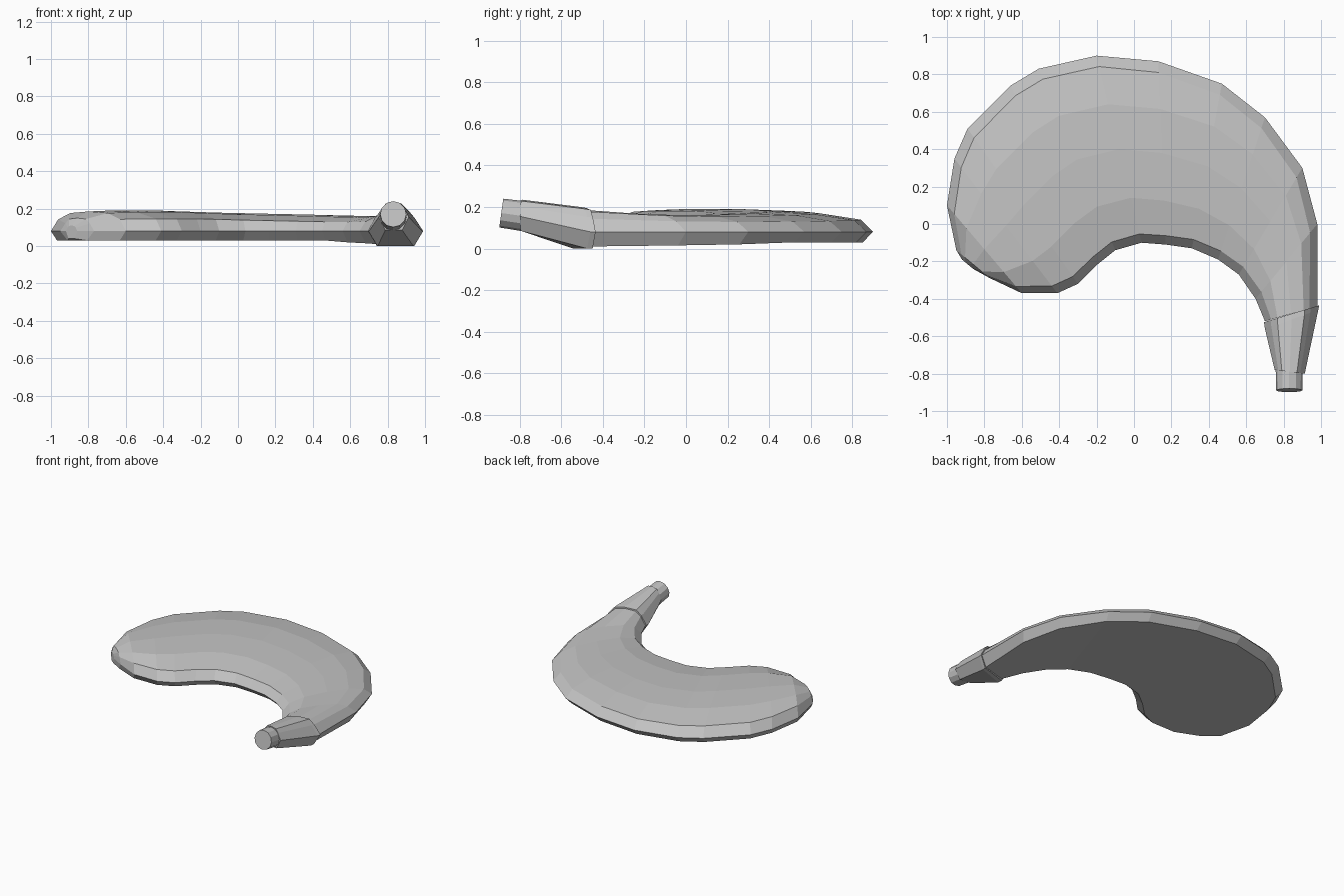
import bpy
import bmesh
from math import radians
from mathutils import Matrix, Vector

default_cube = bpy.data.objects.get("Cube")
if default_cube:
    bpy.data.objects.remove(default_cube, do_unlink=True)

grey = bpy.data.materials.new("plain grey")
grey.use_nodes = True
colour = (0.55, 0.55, 0.55, 1)
grey.diffuse_color = colour
grey.node_tree.nodes["Principled BSDF"].inputs["Base Color"].default_value = colour


def add_object(name, bm):
    bmesh.ops.recalc_face_normals(bm, faces=bm.faces)
    mesh = bpy.data.meshes.new(name)
    bm.to_mesh(mesh)
    bm.free()
    mesh.materials.append(grey)
    part = bpy.data.objects.new(name, mesh)
    bpy.context.collection.objects.link(part)
    return part


def cross_section(outer, inner, bottom, edge, top):
    """Flat-bottomed section with a domed top, between two rim points."""
    outer, inner = Vector(outer), Vector(inner)
    width = (inner - outer).length
    shoulder = min(0.06, 0.15 * width) / width
    heel = min(0.05, 0.22 * width) / width
    rise = top - edge
    outline = [
        (0, edge),
        (shoulder, edge + rise * 0.6),
        (0.26, edge + rise * 0.92),
        (0.5, top),
        (0.76, edge + rise * 0.92),
        (1 - shoulder * 0.8, edge + rise * 0.6),
        (1, edge),
        (1 - heel, bottom),
        (heel, bottom),
    ]
    return [(*outer.lerp(inner, across), height) for across, height in outline]


def loft(name, stations):
    bm = bmesh.new()
    rings = [[bm.verts.new(co) for co in cross_section(*s)] for s in stations]
    for first, second in zip(rings, rings[1:]):
        for i in range(len(first)):
            j = (i + 1) % len(first)
            bm.faces.new((first[i], first[j], second[j], second[i]))
    bm.faces.new(rings[0])
    bm.faces.new(rings[-1])
    return add_object(name, bm)


# Curved bag: outer rim, inner rim, bottom, rim height and crown
floor, rim = 0.03, 0.08
loft("curved_bag", [
    ((0.98, -0.44), (0.70, -0.52), 0.01, rim, 0.185),
    ((0.98, 0), (0.65, -0.4), 0.015, rim, 0.165),
    ((0.9, 0.3), (0.56, -0.27), 0.02, rim, 0.16),
    ((0.7, 0.57), (0.45, -0.19), floor, rim, 0.163),
    ((0.47, 0.75), (0.31, -0.13), floor, rim, 0.168),
    ((0.13, 0.87), (0.17, -0.11), floor, rim, 0.173),
    ((-0.2, 0.9), (0.04, -0.1), floor, rim, 0.178),
    ((-0.51, 0.83), (-0.1, -0.14), floor, rim, 0.185),
    ((-0.66, 0.74), (-0.2, -0.22), floor, rim, 0.19),
    ((-0.89, 0.51), (-0.3, -0.32), floor, rim, 0.19),
    ((-0.96, 0.35), (-0.41, -0.37), floor, rim, 0.19),
    ((-1, 0.1), (-0.6, -0.37), floor, rim, 0.185),
    ((-0.95, -0.14), (-0.77, -0.29), floor, rim, 0.15),
    ((-0.92, -0.19), (-0.86, -0.24), 0.04, rim, 0.11),
])

# Tapered neck sleeve, slightly larger than the bag where they meet
loft("neck", [
    ((0.99, -0.435), (0.695, -0.525), 0, rim, 0.195),
    ((0.985, -0.46), (0.7, -0.56), 0, rim, 0.2),
    ((0.913, -0.8), (0.752, -0.78), 0.085, 0.155, 0.235),
])

# Short round spout tilted upward
bm = bmesh.new()
bmesh.ops.create_cone(bm, cap_ends=True, segments=12,
                      radius1=0.073, radius2=0.07, depth=0.14)
placement = Matrix.Translation((0.83, -0.82, 0.161))
bmesh.ops.transform(bm, verts=bm.verts,
                    matrix=placement @ Matrix.Rotation(radians(82), 4, "X"))
add_object("spout", bm)
